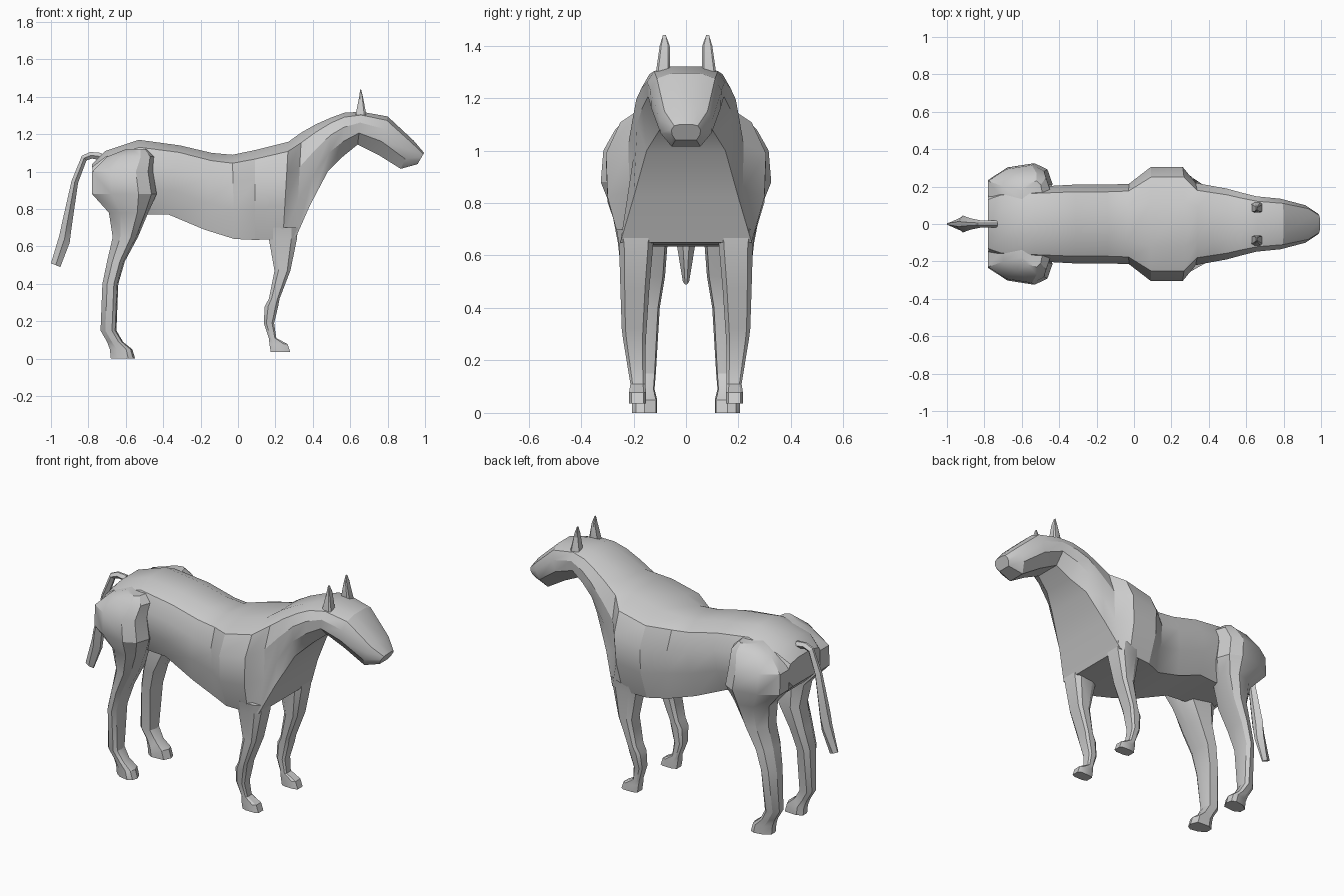
import bpy, bmesh
from mathutils import Vector


def loft(name, rings, mirror=False):
    """Skin a list of equal-length rings, cap both ends, optionally mirror across y."""
    bm = bmesh.new()
    loops = [[bm.verts.new(p) for p in ring] for ring in rings]
    for a, b in zip(loops, loops[1:]):
        for i in range(len(a)):
            j = (i + 1) % len(a)
            bm.faces.new((a[i], a[j], b[j], b[i]))
    bm.faces.new(loops[0])
    bm.faces.new(loops[-1])
    bmesh.ops.recalc_face_normals(bm, faces=bm.faces)
    mesh = bpy.data.meshes.new(name)
    bm.to_mesh(mesh)
    bm.free()
    ob = bpy.data.objects.new(name, mesh)
    bpy.context.collection.objects.link(ob)
    if mirror:
        mod = ob.modifiers.new("Mirror", 'MIRROR')
        mod.use_axis = (False, True, False)
        mod.use_clip = False
        mod.use_mirror_merge = False
    bpy.ops.object.select_all(action='DESELECT')
    ob.select_set(True)
    bpy.context.view_layer.objects.active = ob
    bpy.ops.object.shade_smooth_by_angle(angle=0.5)
    return ob


def body_ring(xt, zt, xb, zb, w, b):
    """Ten-sided slice between a top and a bottom point, half width w, underside b."""
    top, bot = Vector((xt, 0, zt)), Vector((xb, 0, zb))
    half = [(0.4 * w, 0), (0.82 * w, 0.1), (w, 0.33), (0.98 * w, 0.65), (b, 1)]
    pts = half + [(-y, t) for y, t in reversed(half)]
    return [top.lerp(bot, t) + Vector((0, y, 0)) for y, t in pts]


def leg_ring(shape, z, x0, x1, y0, y1):
    return [(x0 + (x1 - x0) * u, y0 + (y1 - y0) * v, z) for u, v in shape]


# Body, neck and head: top x, top z, bottom x, bottom z, half width, underside half width
body = [
    (-0.78, 1.04, -0.775, 0.88, 0.16, 0.10),
    (-0.71, 1.11, -0.69, 0.80, 0.19, 0.13),
    (-0.53, 1.17, -0.48, 0.77, 0.20, 0.14),
    (-0.31, 1.14, -0.37, 0.77, 0.21, 0.15),
    (-0.14, 1.10, -0.18, 0.69, 0.21, 0.17),
    (-0.03, 1.09, -0.02, 0.64, 0.215, 0.19),
    (0.09, 1.115, 0.09, 0.635, 0.305, 0.24),
    (0.27, 1.16, 0.24, 0.64, 0.305, 0.25),
    (0.34, 1.21, 0.31, 0.65, 0.22, 0.25),
    (0.42, 1.255, 0.385, 0.82, 0.205, 0.20),
    (0.50, 1.29, 0.48, 1.00, 0.19, 0.15),
    (0.57, 1.315, 0.56, 1.08, 0.17, 0.10),
    (0.66, 1.32, 0.64, 1.145, 0.148, 0.08),
    (0.80, 1.295, 0.75, 1.09, 0.135, 0.07),
    (0.94, 1.165, 0.87, 1.015, 0.10, 0.055),
    (0.995, 1.10, 0.96, 1.04, 0.055, 0.04),
]
loft("body", [body_ring(*s) for s in body])

# Hind legs with thigh: z, x range, y range
thigh_shape = [(0, 0.2), (0, 0.6), (0.3, 0.9), (0.72, 1), (0.92, 0.85),
               (1, 0.5), (0.85, 0.05), (0.25, 0)]
hind = [
    (1.12, -0.60, -0.49, 0.10, 0.23),
    (1.08, -0.70, -0.45, 0.10, 0.27),
    (1.00, -0.78, -0.455, 0.10, 0.315),
    (0.88, -0.78, -0.435, 0.10, 0.325),
    (0.78, -0.69, -0.48, 0.08, 0.285),
    (0.65, -0.67, -0.535, 0.07, 0.26),
    (0.52, -0.70, -0.605, 0.08, 0.245),
    (0.40, -0.725, -0.64, 0.10, 0.24),
    (0.15, -0.735, -0.65, 0.115, 0.21),
    (0.09, -0.70, -0.615, 0.12, 0.20),
    (0.05, -0.685, -0.565, 0.11, 0.205),
    (0.00, -0.68, -0.55, 0.11, 0.205),
]
loft("hind_legs", [leg_ring(thigh_shape, *s) for s in hind], mirror=True)

# Front legs with hoof
leg_shape = [(0, 0.15), (0, 0.85), (0.25, 1), (0.8, 1), (1, 0.85), (1, 0.15), (0.8, 0), (0.25, 0)]
front = [
    (0.70, 0.15, 0.32, 0.12, 0.265),
    (0.64, 0.165, 0.315, 0.125, 0.255),
    (0.47, 0.195, 0.28, 0.14, 0.25),
    (0.32, 0.165, 0.222, 0.15, 0.245),
    (0.28, 0.143, 0.215, 0.153, 0.24),
    (0.19, 0.138, 0.193, 0.155, 0.225),
    (0.11, 0.165, 0.205, 0.155, 0.212),
    (0.078, 0.168, 0.265, 0.152, 0.217),
    (0.035, 0.175, 0.28, 0.152, 0.217),
]
loft("front_legs", [leg_ring(leg_shape, *s) for s in front], mirror=True)

# Ears
ear = [
    (1.24, 0.62, 0.69, 0.065, 0.125),
    (1.31, 0.63, 0.685, 0.06, 0.113),
    (1.40, 0.648, 0.668, 0.062, 0.10),
    (1.44, 0.653, 0.658, 0.077, 0.088),
]
loft("ears", [leg_ring(leg_shape, *s) for s in ear], mirror=True)

# Tail: back edge x, z, front edge x, z, half width
tail = [
    (-0.73, 1.10, -0.73, 1.06, 0.02),
    (-0.79, 1.105, -0.78, 1.07, 0.02),
    (-0.835, 1.085, -0.81, 1.06, 0.02),
    (-0.89, 0.95, -0.855, 0.94, 0.03),
    (-0.94, 0.73, -0.89, 0.70, 0.045),
    (-0.955, 0.66, -0.90, 0.62, 0.035),
    (-1.00, 0.51, -0.95, 0.49, 0.012),
]
tail_rings = []
for x0, z0, x1, z1, w in tail:
    a, b = Vector((x0, 0, z0)), Vector((x1, 0, z1))
    tail_rings.append([a.lerp(b, t) + Vector((0, y * w, 0)) for t, y in
                       [(0, 0.3), (0.5, 1), (1, 0.3), (1, -0.3), (0.5, -1), (0, -0.3)]])
loft("tail", tail_rings)
